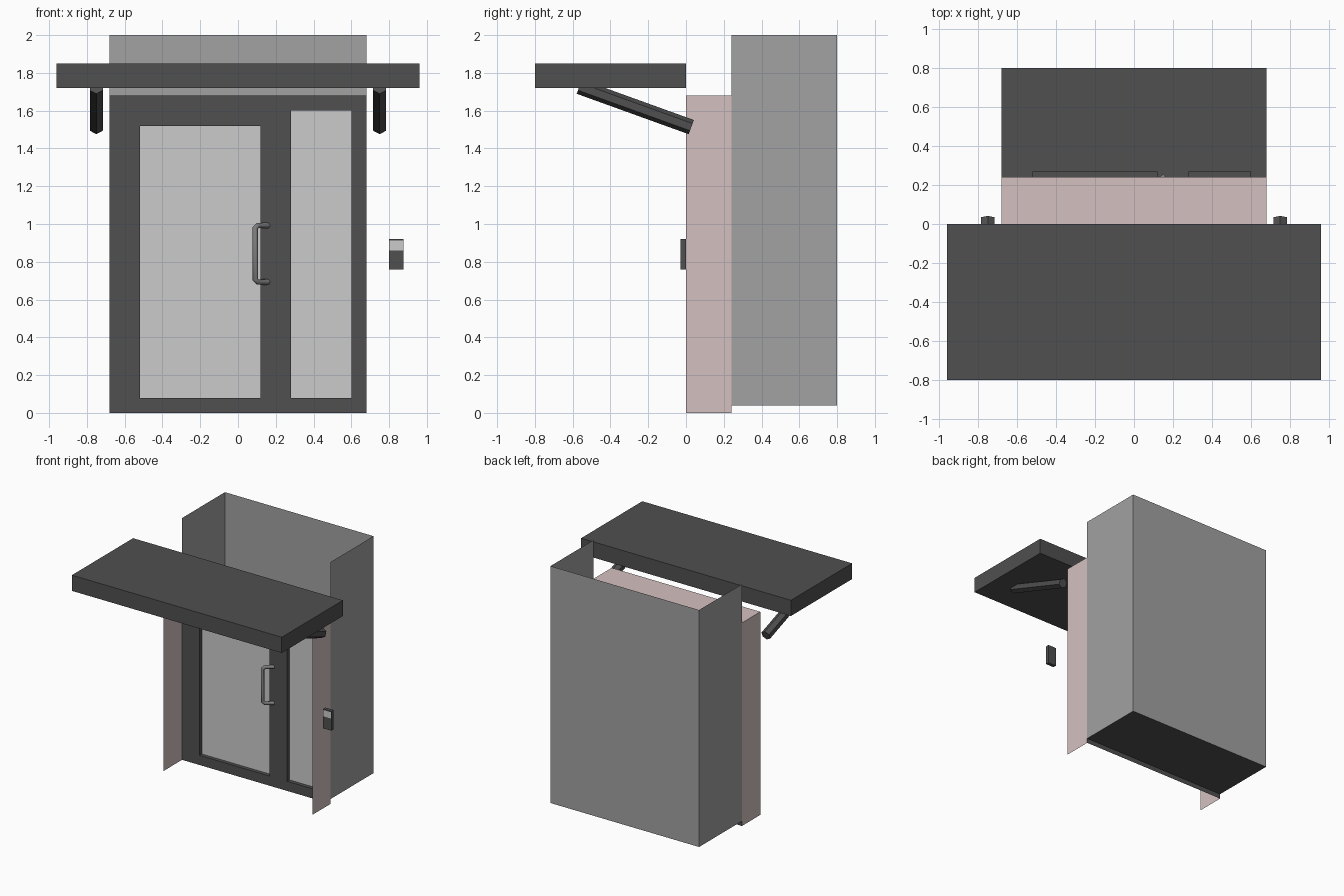
import bpy, bmesh, math
from mathutils import Vector, Matrix

if "Cube" in bpy.data.objects:
    bpy.data.objects.remove(bpy.data.objects["Cube"])


def material(name, r, g, b):
    m = bpy.data.materials.new(name)
    m.diffuse_color = (r, g, b, 1)
    m.use_nodes = True
    m.node_tree.nodes["Principled BSDF"].inputs["Base Color"].default_value = m.diffuse_color
    return m


DARK = material("dark_metal", 0.08, 0.08, 0.08)
GREY = material("wall_grey", 0.36, 0.36, 0.36)
GLASS = material("glass", 0.55, 0.55, 0.55)
PINK = material("reveal_stone", 0.66, 0.53, 0.53)
STEEL = material("steel", 0.2, 0.2, 0.2)


def finish(name, bm, mat):
    bmesh.ops.remove_doubles(bm, verts=bm.verts, dist=1e-5)
    me = bpy.data.meshes.new(name)
    bm.to_mesh(me)
    bm.free()
    me.materials.append(mat)
    ob = bpy.data.objects.new(name, me)
    bpy.context.collection.objects.link(ob)
    return ob


def quad(bm, *pts):
    return bm.faces.new([bm.verts.new(p) for p in pts])


def wall_x(bm, x, y0, y1, z0, z1):
    quad(bm, (x, y0, z0), (x, y1, z0), (x, y1, z1), (x, y0, z1))


def wall_y(bm, y, x0, x1, z0, z1):
    quad(bm, (x0, y, z0), (x1, y, z0), (x1, y, z1), (x0, y, z1))


def wall_z(bm, z, x0, x1, y0, y1):
    quad(bm, (x0, y0, z), (x1, y0, z), (x1, y1, z), (x0, y1, z))


def box(name, lo, hi, mat):
    lo, hi = Vector(lo), Vector(hi)
    bm = bmesh.new()
    bmesh.ops.create_cube(bm, size=1, matrix=Matrix.Translation((lo + hi) / 2)
                          @ Matrix.Diagonal((*(hi - lo), 1)))
    return finish(name, bm, mat)


W, Y = 0.68, 0.24  # half width of the doorway, depth of the door plane

# Canopy
box("canopy", (-0.96, -0.8, 1.72), (0.96, 0, 1.85), DARK)

# Hexagonal canopy struts, one per side
start, end = Vector((0, 0.028, 1.513)), Vector((0, -0.565, 1.727))
axis = (end - start).normalized()
side = Vector((1, 0, 0))
up = axis.cross(side)
for label, x in (("left", -0.75), ("right", 0.75)):
    bm = bmesh.new()
    frame = Matrix((up, side, axis)).transposed().to_4x4()
    if frame.determinant() < 0:
        frame = Matrix((up, -side, axis)).transposed().to_4x4()
    frame.translation = (start + end) / 2 + Vector((x, 0, 0))
    bmesh.ops.create_cone(bm, cap_ends=True, segments=6, radius1=0.04, radius2=0.04,
                          depth=(end - start).length, matrix=frame)
    # turn a corner upwards when the first corner lies sideways
    if max(abs(v.co.x - x) for v in bm.verts) > 0.038:
        bmesh.ops.rotate(bm, verts=bm.verts, cent=frame.translation,
                         matrix=Matrix.Rotation(math.pi / 6, 3, axis))
    finish("canopy_strut_" + label, bm, DARK)

# Reveal: side cheeks and head, open below
bm = bmesh.new()
for x in (-W, W):
    wall_x(bm, x, 0, Y, 0, 1.68)
wall_z(bm, 1.68, -W, W, 0, Y)
bmesh.ops.remove_doubles(bm, verts=bm.verts, dist=1e-5)
finish("door_reveal", bm, PINK)

# Door frame: flat face with two recessed openings
panes = {"door_glass": (-0.52, 0.12, 0.08, 1.52), "side_glass": (0.28, 0.60, 0.08, 1.60)}
bm = bmesh.new()
for x0, x1 in ((-W, -0.52), (0.12, 0.28), (0.60, W)):
    wall_y(bm, Y, x0, x1, 0, 1.68)
for x0, x1, z0, z1 in panes.values():
    wall_y(bm, Y, x0, x1, 0, z0)
    wall_y(bm, Y, x0, x1, z1, 1.68)
    for x in (x0, x1):
        wall_x(bm, x, Y, Y + 0.03, z0, z1)
    for z in (z0, z1):
        wall_z(bm, z, x0, x1, Y, Y + 0.03)
finish("door_frame", bm, DARK)

# Glass panes
for name, rect in panes.items():
    bm = bmesh.new()
    wall_y(bm, Y + 0.03, *rect)
    finish(name, bm, GLASS)

# Room behind the door: three thin walls, open top
bm = bmesh.new()
for x in (-W, W):
    wall_x(bm, x, Y, 0.8, 0.04, 2.0)
wall_y(bm, 0.8, -W, W, 0.04, 2.0)
finish("room_walls", bm, GREY)
bm = bmesh.new()
wall_z(bm, 0.04, -W, W, Y, 0.8)
finish("room_floor", bm, DARK)

# Pull handle: bent tube standing off the frame diagonally
path = [(0.16, 0.245, 0.992), (0.105, 0.203, 0.992), (0.091, 0.192, 0.978),
        (0.091, 0.192, 0.707), (0.105, 0.203, 0.693), (0.16, 0.245, 0.693)]
cu = bpy.data.curves.new("pull_handle", 'CURVE')
cu.dimensions = '3D'
cu.bevel_depth = 0.015
cu.bevel_resolution = 2
cu.use_fill_caps = True
sp = cu.splines.new('POLY')
sp.points.add(len(path) - 1)
for p, co in zip(sp.points, path):
    p.co = (*co, 1)
cu.materials.append(STEEL)
bpy.context.collection.objects.link(bpy.data.objects.new("pull_handle", cu))

# Entry keypad with lighter screen
box("keypad_body", (0.80, -0.03, 0.76), (0.875, 0, 0.92), DARK)
bm = bmesh.new()
wall_y(bm, -0.031, 0.80, 0.875, 0.86, 0.912)
finish("keypad_screen", bm, GLASS)
